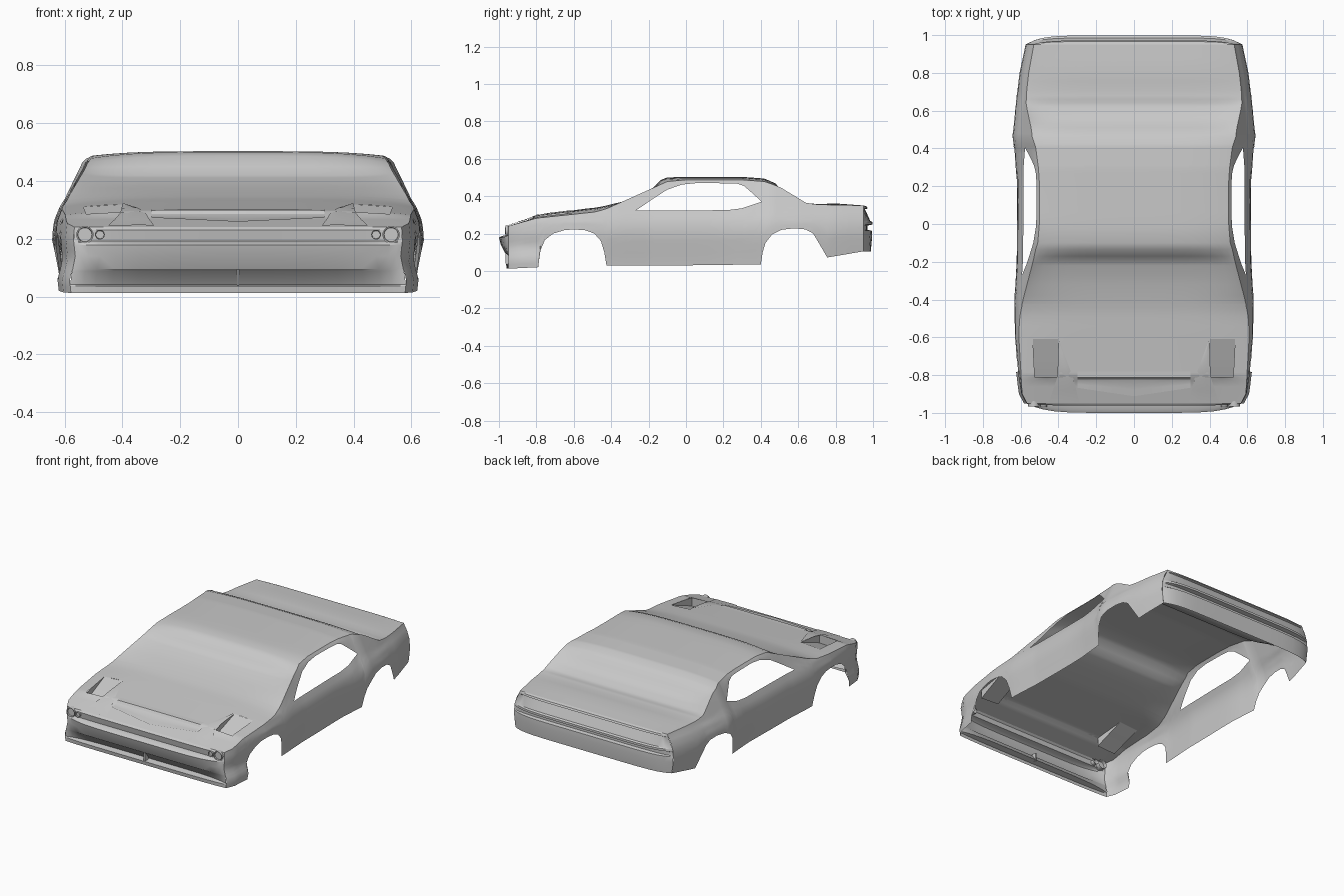
import bpy, bmesh, math

if "Cube" in bpy.data.objects:
    bpy.data.objects.remove(bpy.data.objects["Cube"])

paint = bpy.data.materials.new("grey_paint")
paint.use_nodes = True
GREY = (0.58, 0.58, 0.58, 1)
paint.diffuse_color = GREY
paint.node_tree.nodes["Principled BSDF"].inputs["Base Color"].default_value = GREY


def curve(points):
    """Piecewise linear function through (position, value) points."""
    def f(v):
        if v <= points[0][0]:
            return points[0][1]
        for (a, p), (b, q) in zip(points, points[1:]):
            if v <= b:
                return p + (q - p) * (v - a) / (b - a)
        return points[-1][1]
    return f


def finish(name, bm, mirror=True, angle=35):
    mesh = bpy.data.meshes.new(name)
    bm.to_mesh(mesh)
    bm.free()
    obj = bpy.data.objects.new(name, mesh)
    bpy.context.collection.objects.link(obj)
    mesh.materials.append(paint)
    if mirror:
        mod = obj.modifiers.new("mirror", 'MIRROR')
        mod.merge_threshold = 0.0005
    bpy.ops.object.select_all(action='DESELECT')
    obj.select_set(True)
    bpy.context.view_layer.objects.active = obj
    bpy.ops.object.shade_smooth_by_angle(angle=math.radians(angle))
    return obj


def grid(name, us, vs, point, keep=lambda u, j: True, flip=False, angle=35):
    """Skin of quads through point(u, v), mirrored across x."""
    bm = bmesh.new()
    verts = [[bm.verts.new(point(u, v)) for v in vs] for u in us]
    for i in range(len(us) - 1):
        for j in range(len(vs) - 1):
            if keep((us[i] + us[i + 1]) / 2, j):
                q = [verts[i][j], verts[i + 1][j], verts[i + 1][j + 1], verts[i][j + 1]]
                bm.faces.new(q[::-1] if flip else q)
    loose = [v for v in bm.verts if not v.link_faces]
    bmesh.ops.delete(bm, geom=loose, context='VERTS')
    bmesh.ops.remove_doubles(bm, verts=bm.verts, dist=0.0003)
    return finish(name, bm, angle=angle)


# Outlines: lower edge with wheel arches, shoulder and roof edge, plan width
low_pts = [(-.95, .012), (-.79, .02), (-.785, .06), (-.778, .11), (-.755, .165), (-.71, .2),
           (-.65, .218), (-.6, .222), (-.54, .218), (-.49, .2), (-.455, .16), (-.437, .1),
           (-.425, .03), (0, .03), (.4, .035), (.41, .1), (.425, .15), (.46, .195), (.51, .22),
           (.58, .228), (.64, .222), (.68, .2), (.71, .15), (.755, .072), (.95, .105)]
low = curve(low_pts)
top = curve([(-.95, .24), (-.8, .282), (-.6, .303), (-.48, .316), (-.42, .335), (-.1, .478),
             (0, .487), (.3, .487), (.42, .478), (.5, .45), (.64, .365), (.7, .355), (.95, .35)])
width = curve([(-.95, .57), (-.9, .597), (-.8, .612), (-.6, .632), (-.4, .634), (-.2, .622),
               (.2, .618), (.4, .635), (.45, .645), (.6, .632), (.8, .606), (.95, .575)])
section = curve([(0, .96), (.06, .97), (.14, .988), (.2, 1), (.26, .99), (.31, .96),
                 (.33, .937), (.4, .885), (.47, .832), (.5, .79)])
# Height of the centre over the edge: negative where the two screens are inset
crown = curve([(-.95, 0), (-.83, .004), (-.81, .016), (-.5, .024), (-.42, .016), (-.38, .008),
               (-.32, -.004), (-.26, -.012), (-.2, -.014), (-.135, .024), (0, .016), (.42, .016),
               (.48, .01), (.51, -.014), (.56, -.026), (.62, -.014), (.66, 0), (.8, .008), (.95, 0)])
sill_pts = [(-.27, .322), (.22, .325), (.3, .335), (.405, .37)]
head_pts = [(-.27, .322), (-.17, .39), (-.1, .435), (-.02, .462), (.06, .47), (.27, .468),
            (.31, .455), (.35, .42), (.405, .37)]
sill, head = curve(sill_pts), curve(head_pts)


def side_x(y, z):
    """Half width of the body, with the lower front bumper flared out."""
    flare = .03 * min(1, max(0, (.13 - z) / .07)) if y < -.78 else 0
    return width(y) * section(z) + flare


def skin_z(x, y):
    t = min(1, abs(x) / side_x(y, top(y)))
    c = crown(y)
    return top(y) + c * (1 - t ** (4 if c > 0 else 10))


# Body shell: each station runs from the lower edge, over the shoulder, to the centre
SIDE, OVER = 9, 3
spans = [1, .985, .95, .88, .77, .66, .56, .45, .3, .15, 0]


def body_point(y, j):
    lo, hi = low(y), top(y)
    inside = -.271 < y < .406
    a = sill(y) if inside else lo + (hi - lo) * .8
    b = head(y) if inside else a
    if j <= SIDE:
        z = lo + (a - lo) * j / SIDE
    elif j <= SIDE + 1 + OVER:
        z = b + (hi - b) * (j - SIDE - 1) / OVER
    else:
        x = spans[j - SIDE - 1 - OVER] * side_x(y, hi)
        return (x, y, skin_z(x, y))
    return (side_x(y, z), y, z)


stations = {p[0] for p in low_pts + sill_pts + head_pts}
stations |= {-.9, -.86, -.83, -.81, -.61, -.42, -.38, -.32, -.22, -.2, -.135, .12, .37, .48,
             .535, .56, .6, .62, .66, .8, .88}
stations = sorted(stations)
pod_column = SIDE + 1 + OVER + 3


def body_keep(y, j):
    window = j == SIDE and -.27 < y < .405
    pod = j in (pod_column, pod_column + 1) and -.81 < y < -.61
    return not (window or pod)


grid("body_shell", stations, list(range(SIDE + 1 + OVER + len(spans))), body_point, body_keep)

# Hood pockets: floor falls forward from the rear lip, with walls around it
def pocket_point(y, k):
    edge = side_x(y, top(y))
    x = edge * (.66 if k < 2 else .88)
    z = skin_z(x, y)
    return (x, y, z - (.055 * (-.61 - y) / .2 if k in (1, 2) else 0))


grid("hood_pocket", [-.81, -.75, -.71, -.65, -.61], [0, 1, 2, 3], pocket_point, flip=True)
grid("pocket_front_wall", [0, 1], [1, 2],
     lambda u, v: pocket_point(-.81, v if u else 3 * (v - 1)))

# Raised panels inboard of the pockets
inner = curve([(-.945, .29), (-.82, .32), (-.62, .395)])
outer = curve([(-.945, .45), (-.81, .405), (-.62, .4)])


def strip_point(y, t):
    x = inner(y) + (outer(y) - inner(y)) * t
    return (x, y, skin_z(x, y) + .006 * math.sin(math.pi * min(1, t + .3) * .75))


grid("pocket_surround", [-.945, -.88, -.82, -.75, -.68, -.62], [1, .7, .3, 0], strip_point)

# Grille panel, pointed at the front, below the hood lip
def grille_point(x, s):
    front = -.912 + .15 * x
    y = -.82 + (front + .82) * s
    return (x, y, skin_z(x, y) + .007 * s)


grid("grille_panel", [0, .1, .2, .3], [1, .6, .3, 0], grille_point)
grid("hood_edge", [0, .1, .2, .3], [-.822, -.812, -.78],
     lambda x, y: (x, y, skin_z(x, y) + (.006 if y == -.812 else .001)))

# Front and rear fascias: profile rows bowed between the body corners
columns = [0, .2, .4, .6, .75, .85, .92, .97, 1]


def fascia(name, base, rows, power):
    def point(t, row):
        z, y = row
        return (t * side_x(base, z), base + (y - base) * (1 - t ** power), z)
    return grid(name, columns, rows, point, angle=28)


fascia("front_fascia", -.95, [(.012, -.958), (.036, -.962), (.042, -.92), (.088, -.955),
       (.096, -.968), (.14, -.99), (.178, -1), (.187, -.985), (.192, -.955),
       (.23, -.962), (.24, -.95)], 6)
fascia("rear_fascia", .95, [(.105, .988), (.18, .995), (.215, .993), (.22, .97), (.243, .97),
       (.248, .998), (.262, .998), (.268, .985), (.33, .957), (.334, .972), (.345, .966),
       (.35, .95)], 8)


# Headlamps, paired at each end of the nose
def lamp(name, x, radius, y):
    bm = bmesh.new()
    ends = []
    for r, dy in ((radius, .04), (radius, 0), (radius * .85, 0), (radius * .8, .008)):
        ring = [bm.verts.new((x + r * math.cos(a * math.tau / 20), y + dy,
                              .214 + r * math.sin(a * math.tau / 20))) for a in range(20)]
        if ends:
            for k in range(20):
                n = (k + 1) % 20
                bm.faces.new((ends[k], ends[n], ring[n], ring[k]))
        ends = ring
    bm.faces.new(ends)
    bmesh.ops.recalc_face_normals(bm, faces=bm.faces)
    finish(name, bm)


lamp("outer_headlamp", .53, .03, -.966)
lamp("inner_headlamp", .478, .017, -.968)

# Intake divider
bm = bmesh.new()
bmesh.ops.create_cube(bm, size=1)
for v in bm.verts:
    v.co = (v.co.x * .008, -.945 + v.co.y * .04, .066 + v.co.z * .055)
finish("intake_divider", bm, mirror=False)
